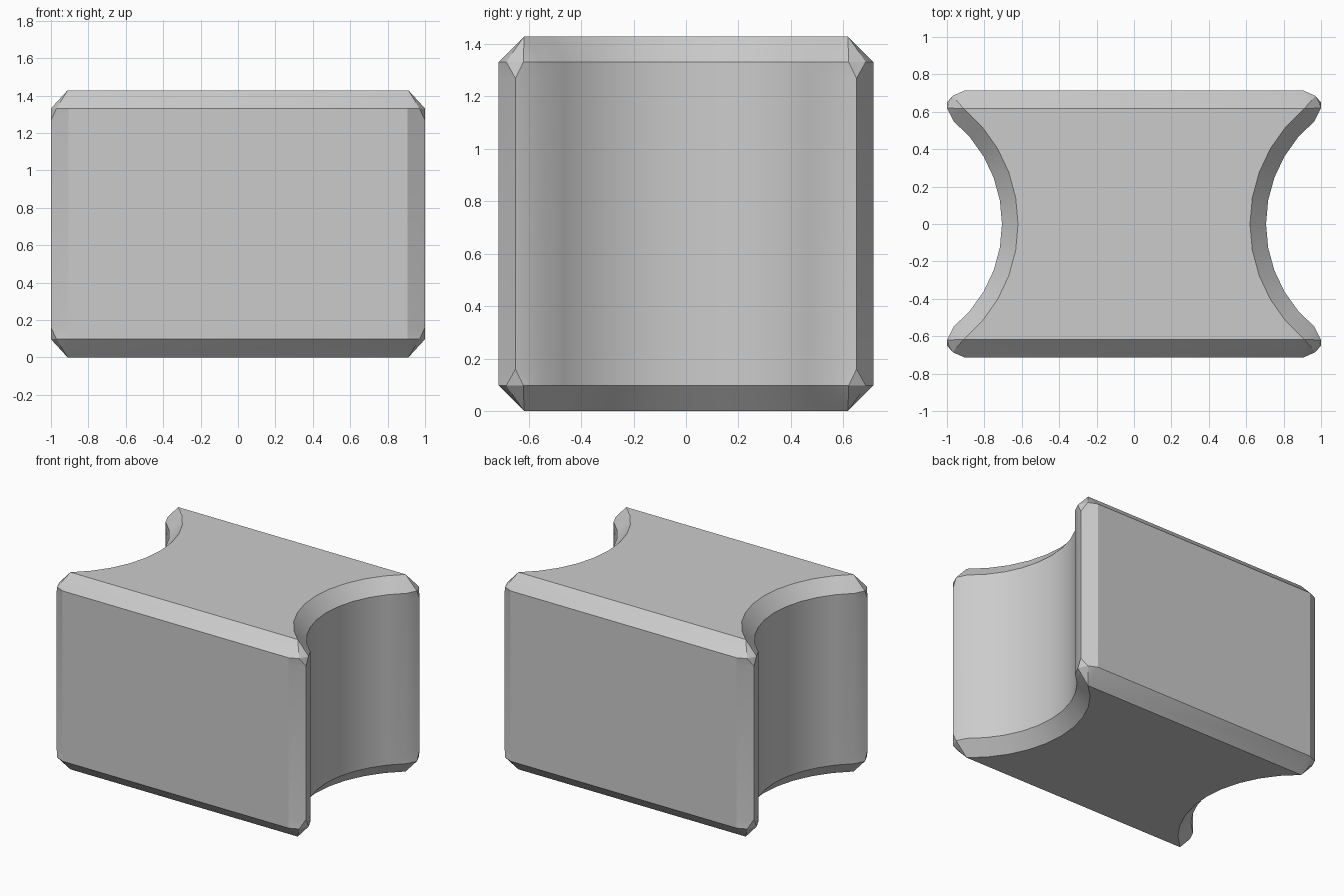
import bpy
import bmesh
from math import sin, cos, radians

cube = bpy.data.objects.get("Cube")
if cube:
    bpy.data.objects.remove(cube, do_unlink=True)

HEIGHT = 1.428
CENTRE = 1.42      # x of the axis of each side hollow
STEPS = 10


def hollow(radius, half_angle):
    """Arc of the right-hand hollow, from front to back."""
    angles = [radians(half_angle * (2 * i / STEPS - 1)) for i in range(STEPS + 1)]
    return [(CENTRE - radius * cos(a), radius * sin(a)) for a in angles]


def outline(corner, arc):
    """Full outline: front corner, hollow, back corner, then turned half round."""
    front = [(x, -y) for x, y in corner]
    side = front + arc + corner[::-1]
    return side + [(-x, -y) for x, y in side]


# Cross-sections: chamfered caps, corner facets and the long middle
cap_arc = hollow(0.80, 50.5)
side_arc = hollow(0.714, 50.5)
cap = outline([cap_arc[-1]] * 3, cap_arc)
shoulder = outline([(0.905, 0.714), (0.97, 0.685), (1.0, 0.62)], side_arc)
middle = outline([(0.905, 0.714), (1.0, 0.65), (1.0, 0.65)], side_arc)
levels = [(0, cap), (0.097, shoulder), (0.16, middle)]
levels += [(HEIGHT - z, ring) for z, ring in reversed(levels)]

# Loft the sections into one solid block
bm = bmesh.new()
rings = [[bm.verts.new((x, y, z)) for x, y in ring] for z, ring in levels]
count = len(cap)
for low, high in zip(rings, rings[1:]):
    for i in range(count):
        j = (i + 1) % count
        bm.faces.new((low[i], low[j], high[j], high[i]))
bm.faces.new(rings[0][::-1])
bm.faces.new(rings[-1])
bmesh.ops.remove_doubles(bm, verts=bm.verts[:], dist=0.0005)
bmesh.ops.recalc_face_normals(bm, faces=bm.faces[:])

mesh = bpy.data.meshes.new("hollow_sided_block")
bm.to_mesh(mesh)
bm.free()
block = bpy.data.objects.new("hollow_sided_block", mesh)
bpy.context.collection.objects.link(block)

# Plain grey
grey = bpy.data.materials.new("plain grey")
grey.use_nodes = True
colour = (0.6, 0.6, 0.6, 1)
grey.diffuse_color = colour
grey.node_tree.nodes["Principled BSDF"].inputs["Base Color"].default_value = colour
mesh.materials.append(grey)

# Smooth hollows, sharp chamfers
bpy.ops.object.select_all(action='DESELECT')
block.select_set(True)
bpy.context.view_layer.objects.active = block
bpy.ops.object.shade_smooth_by_angle(angle=radians(25))
